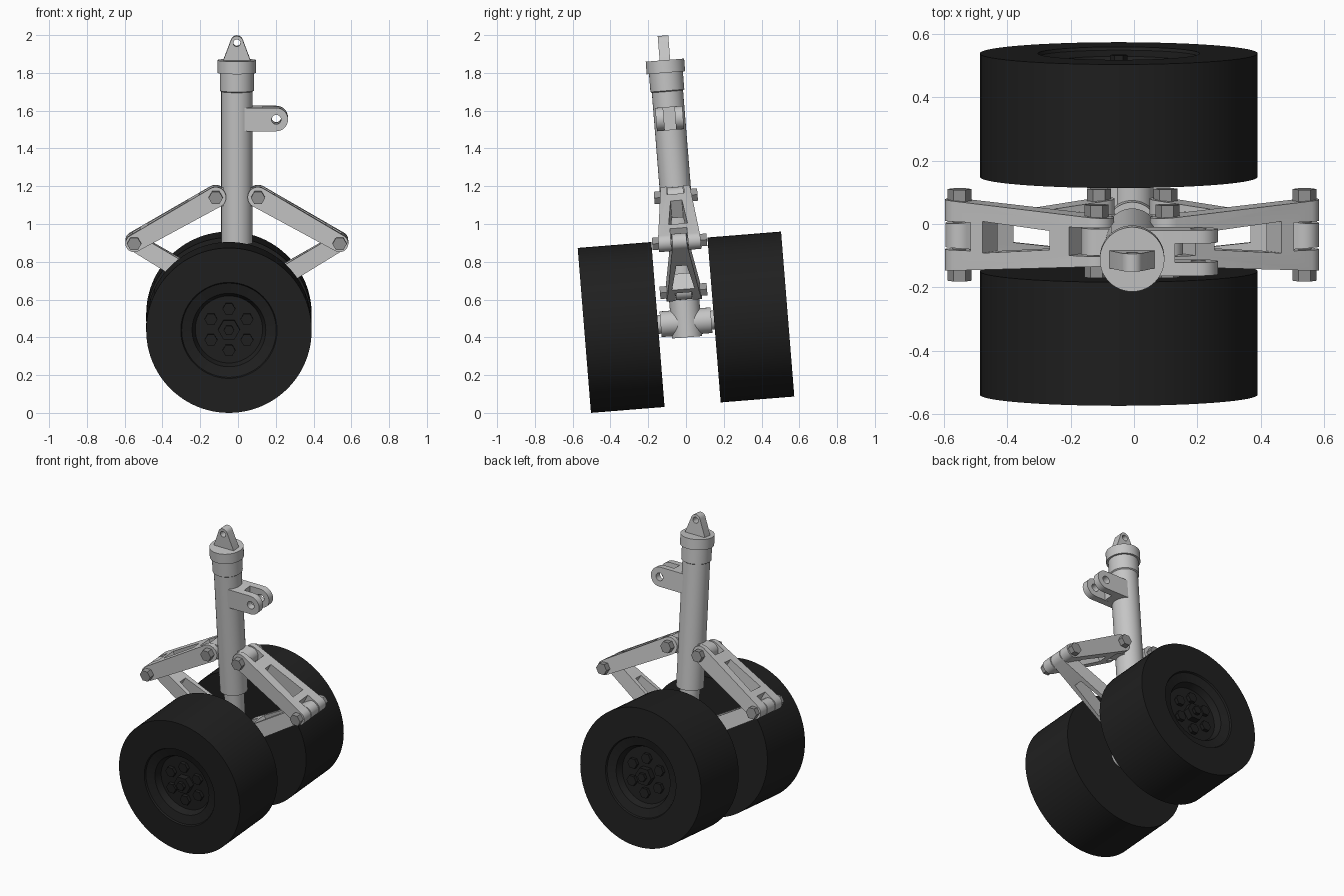
import bpy, bmesh, math
from mathutils import Vector, Matrix

if "Cube" in bpy.data.objects:
    bpy.data.objects.remove(bpy.data.objects["Cube"])

def material(name, c):
    m = bpy.data.materials.new(name)
    m.diffuse_color = (*c, 1)
    m.use_nodes = True
    m.node_tree.nodes["Principled BSDF"].inputs["Base Color"].default_value = m.diffuse_color
    return m

LIGHT = material("light grey metal", (0.56, 0.56, 0.56))
DARK = material("bolt grey", (0.30, 0.30, 0.30))
BLACK = material("tyre black", (0.014, 0.014, 0.014))
CX = -0.006       # strut axis
WX = -0.048       # wheel axis
parts = []

def finish(name, bm, mat):
    bmesh.ops.recalc_face_normals(bm, faces=bm.faces)
    me = bpy.data.meshes.new(name)
    bm.to_mesh(me)
    bm.free()
    ob = bpy.data.objects.new(name, me)
    bpy.context.collection.objects.link(ob)
    me.materials.append(mat)
    parts.append(ob)
    return ob

def solid(name, rings, mat):
    """Closed solid skinned over matching loops of points."""
    bm = bmesh.new()
    vs = [[bm.verts.new(p) for p in r] for r in rings]
    n = len(vs[0])
    for a, b in zip(vs, vs[1:]):
        for i in range(n):
            j = (i + 1) % n
            bm.faces.new((a[i], a[j], b[j], b[i]))
    bm.faces.new(vs[0])
    bm.faces.new(vs[-1])
    return finish(name, bm, mat)

def lathe(name, prof, mat, axis, cx, n=48, phase=0.0):
    """Profile of (radius, position) turned about the y or z axis."""
    rings = []
    for r, h in prof:
        ring = []
        for i in range(n):
            t = 2 * math.pi * i / n + phase
            c, s = r * math.cos(t), r * math.sin(t)
            ring.append((cx + c, h, s) if axis == 'y' else (cx + c, s, h))
        rings.append(ring)
    return solid(name, rings, mat)

def pin(name, x, z, r, y0, y1, mat, n=24):
    ob = lathe(name, [(r, y0), (r, y1)], mat, 'y', x, n)
    ob.data.transform(Matrix.Translation((0, 0, z)))
    return ob

def capsule(A, ra, B, rb, n=14):
    """Outline round two circles in the xz plane."""
    d = Vector(B) - Vector(A)
    t, off = math.atan2(d.y, d.x), math.acos((ra - rb) / d.length)
    pts = []
    for c, r, a0, a1 in ((A, ra, t + off, t + 2 * math.pi - off), (B, rb, t - off, t + off)):
        for i in range(n + 1):
            a = a0 + (a1 - a0) * i / n
            pts.append((c[0] + r * math.cos(a), c[1] + r * math.sin(a)))
    return pts

def plate(name, pts, y0, y1, mat):
    return solid(name, [[(x, y0, z) for x, z in pts], [(x, y1, z) for x, z in pts]], mat)

def cut(ob, cutter):
    m = ob.modifiers.new("cut", 'BOOLEAN')
    m.operation, m.solver, m.object = 'DIFFERENCE', 'EXACT', cutter
    bpy.context.view_layer.objects.active = ob
    bpy.ops.object.modifier_apply(modifier=m.name)
    parts.remove(cutter)
    bpy.data.objects.remove(cutter)

def link(name, A, ra, wa, B, rb, wb, holes):
    """Tapered arm; each hole is (u0, half width, u1, half width) along it."""
    d = Vector(B) - Vector(A)
    L = d.length
    d = d / L
    def width(p):
        return wa + (wb - wa) * (Vector(p) - Vector(A)).dot(d) / L
    pts = capsule(A, ra, B, rb)
    ob = solid(name, [[(p[0], s * width(p), p[1]) for p in pts] for s in (-1, 1)], LIGHT)
    for u0, h0, u1, h1 in holes:
        rings = []
        for v in (-0.2, 0.2):
            rings.append([(A[0] + d.x * u - d.y * v, y, A[1] + d.y * u + d.x * v)
                          for u, y in ((u0, -h0), (u1, -h1), (u1, h1), (u0, h0))])
        cut(ob, solid("cutter", rings, LIGHT))
    return ob

def bolt(name, x, z, w):
    pin(name + "_shaft", x, z, 0.022, -w, w, DARK)
    for s, side in ((-1, "front"), (1, "back")):
        pin(f"{name}_{side}_head", x, z, 0.038, s * (w - 0.005), s * (w + 0.035), DARK, 6)

# Strut: collar, outer cylinder, piston and lower axle block
lathe("strut_cylinder", [(0.083, 0.42), (0.083, 1.225), (0.09, 1.23), (0.09, 1.325),
                         (0.102, 1.325), (0.102, 1.392)], LIGHT, 'z', CX)
lathe("piston", [(0.06, 0.05), (0.06, 0.5)], LIGHT, 'z', CX)
lathe("axle_block", [(0.08, -0.08), (0.08, 0.135)], LIGHT, 'z', CX)

# Top mounting lug
lug = plate("top_lug", capsule((CX, 1.37), 0.075, (CX, 1.489), 0.033), -0.028, 0.028, LIGHT)
cut(lug, pin("cutter", CX, 1.485, 0.019, -0.2, 0.2, LIGHT))

# Side clevis
for s, side in ((-1, "front"), (1, "back")):
    ear = plate(f"clevis_{side}", capsule((0.05, 1.082), 0.0621, (0.203, 1.082), 0.062),
                s * 0.03, s * 0.072, LIGHT)
    cut(ear, pin("cutter", 0.203, 1.082, 0.025, -0.2, 0.2, LIGHT))
plate("clevis_base", [(0, 1.02), (0.13, 1.02), (0.13, 1.144), (0, 1.144)], -0.05, 0.05, LIGHT)

# Scissor links on both sides
for s, side in ((1, "right"), (-1, "left")):
    top, elbow, low = (CX + s * 0.112, 0.669), (CX + s * 0.544, 0.427), (CX + s * 0.105, 0.166)
    link(f"upper_link_{side}", top, 0.055, 0.078, elbow, 0.046, 0.11,
         [(-0.1, 0.045, 0.07, 0.045), (0.14, 0.03, 0.385, 0.05), (0.43, 0.045, 0.65, 0.045)])
    link(f"lower_link_{side}", low, 0.05, 0.09, elbow, 0.045, 0.042,
         [(-0.1, 0.045, 0.065, 0.045), (0.10, 0.06, 0.34, 0.028)])
    for nm, p, r in (("upper", top, 0.05), ("lower", low, 0.046)):
        plate(f"{nm}_tongue_{side}", capsule((CX, p[1]), r, p, r - 0.001), -0.042, 0.042, LIGHT)
    bolt(f"upper_bolt_{side}", *top, 0.08)
    bolt(f"elbow_bolt_{side}", *elbow, 0.11)
    bolt(f"lower_bolt_{side}", *low, 0.09)

# Axle
lathe("axle_sleeve", [(0.068, -0.135), (0.068, 0.135)], LIGHT, 'y', CX)
lathe("axle", [(0.05, -0.3), (0.05, 0.3)], LIGHT, 'y', WX)

# Wheels with recessed hubs
for s, side in ((-1, "front"), (1, "back")):
    prof = [(0.06, 0.149), (0.438, 0.149), (0.438, 0.54), (0.255, 0.54), (0.25, 0.53),
            (0.195, 0.515), (0.178, 0.475), (0.05, 0.475)]
    lathe(f"wheel_{side}", [(r, s * y) for r, y in prof], BLACK, 'y', WX, 96)
    for k in range(6):
        a = math.radians(90 + 60 * k)
        pin(f"wheel_bolt_{side}_{k + 1}", WX + 0.11 * math.cos(a), 0.11 * math.sin(a), 0.034,
            s * 0.47, s * 0.497, BLACK, 6)
    pin(f"hub_nut_{side}", WX, 0, 0.058, s * 0.47, s * 0.515, BLACK, 6)
    pin(f"hub_cap_{side}", WX, 0, 0.028, s * 0.47, s * 0.535, BLACK, 6)

# Lean the whole assembly back and lift it onto the ground
lean = Matrix.Translation((0, 0, 0.48)) @ Matrix.Rotation(math.radians(4.6), 4, 'X')
bpy.ops.object.select_all(action='DESELECT')
for ob in parts:
    ob.data.transform(lean)
    ob.select_set(True)
bpy.context.view_layer.objects.active = parts[0]
bpy.ops.object.shade_smooth_by_angle(angle=math.radians(30))
